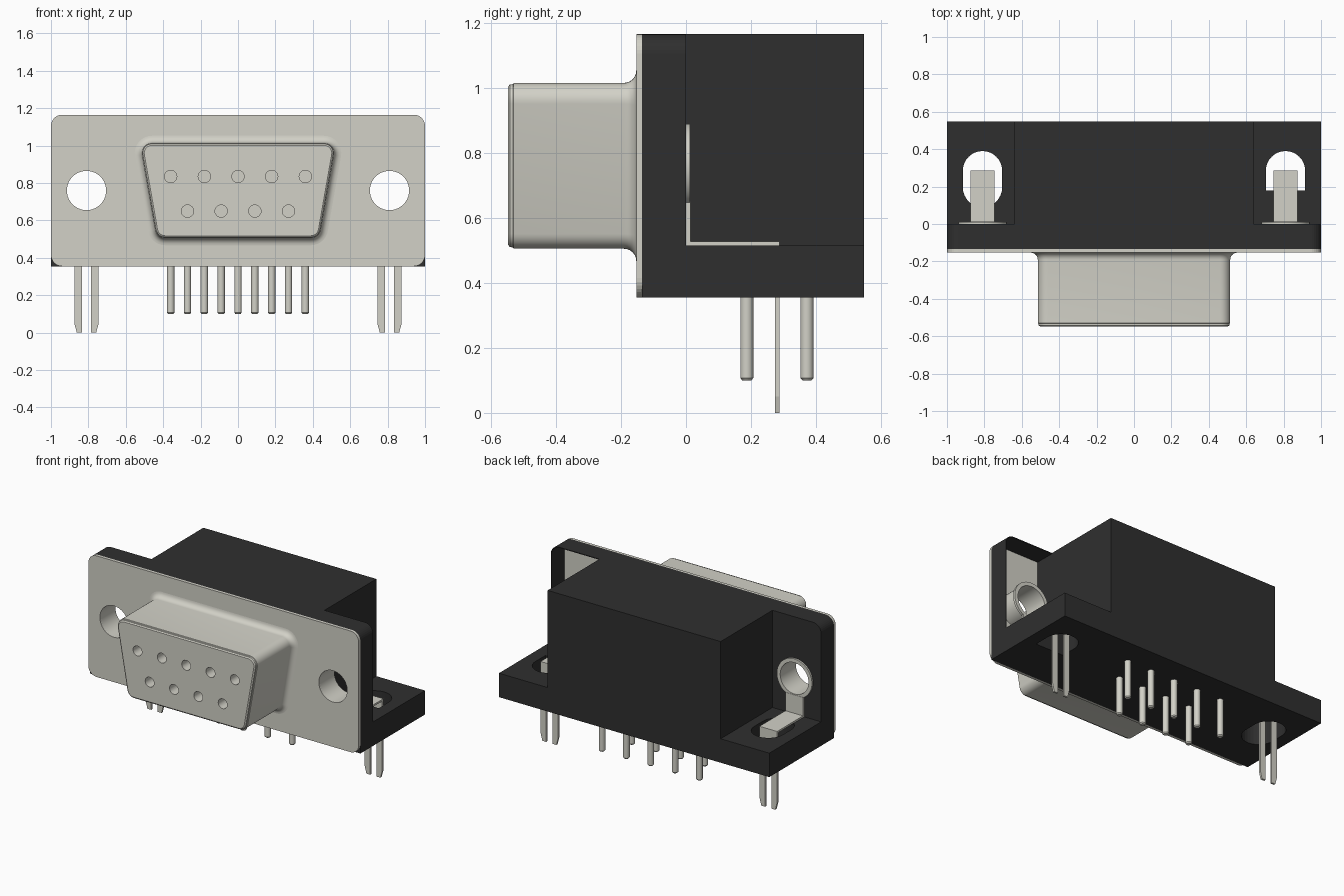
import bpy, bmesh
from math import sin, cos, radians, tan

if "Cube" in bpy.data.objects:
    bpy.data.objects.remove(bpy.data.objects["Cube"], do_unlink=True)


def material(name, color):
    m = bpy.data.materials.new(name)
    m.use_nodes = True
    m.diffuse_color = color
    bsdf = next(n for n in m.node_tree.nodes if n.type == "BSDF_PRINCIPLED")
    bsdf.inputs["Base Color"].default_value = color
    return m


METAL = material("warm grey metal", (0.645, 0.638, 0.572, 1))
BLACK = material("black plastic", (0.028, 0.028, 0.028, 1))


# Outlines are lists of 2D points
def arc(cx, cy, r, a0, a1, n=8):
    angles = [radians(a0 + (a1 - a0) * i / n) for i in range(n + 1)]
    return [(cx + r * cos(a), cy + r * sin(a)) for a in angles]


def circle(cx, cy, r, n=40):
    return arc(cx, cy, r, 0, 360 - 360 / n, n - 1)


def rect(x0, x1, y0, y1):
    return [(x0, y0), (x1, y0), (x1, y1), (x0, y1)]


def d_outline(offset):
    """Rounded trapezoid, wider at the top, grown by offset."""
    r, top, bottom, lean = 0.055, 1.015, 0.505, 10
    pts = []
    for z, a0, a1 in ((bottom + r, -90, -lean), (top - r, -lean, 90)):
        x = 0.525 - tan(radians(lean)) * (top - z) - r / cos(radians(lean))
        pts += arc(x, z, r + offset, a0, a1)
    return pts + [(-x, z) for x, z in reversed(pts)]


def loft(name, sections, mat, axis="y", smooth=False):
    """Closed solid through (position, outline) sections along an axis."""
    bm = bmesh.new()
    rings = []
    for t, outline in sections:
        rings.append([bm.verts.new((u, t, v) if axis == "y" else (u, v, t))
                      for u, v in outline])
    for a, b in zip(rings, rings[1:]):
        for i in range(len(a)):
            j = (i + 1) % len(a)
            bm.faces.new((a[i], a[j], b[j], b[i]))
    bm.faces.new(rings[0])
    bm.faces.new(rings[-1])
    bmesh.ops.recalc_face_normals(bm, faces=bm.faces)
    mesh = bpy.data.meshes.new(name)
    bm.to_mesh(mesh)
    bm.free()
    ob = bpy.data.objects.new(name, mesh)
    bpy.context.collection.objects.link(ob)
    mesh.materials.append(mat)
    if smooth:
        shade(ob)
    return ob


def activate(ob):
    bpy.ops.object.select_all(action="DESELECT")
    ob.select_set(True)
    bpy.context.view_layer.objects.active = ob


def shade(ob):
    activate(ob)
    bpy.ops.object.shade_smooth_by_angle(angle=radians(30))


def prism(name, outline, t0, t1, mat, axis="y"):
    return loft(name, [(t0, outline), (t1, outline)], mat, axis)


def cut(ob, outline, t0, t1, axis="y"):
    cutter = prism("cutter", outline, t0, t1, ob.data.materials[0], axis)
    cutter.hide_render = True
    mod = ob.modifiers.new("cut", "BOOLEAN")
    mod.operation = "DIFFERENCE"
    mod.solver = "EXACT"
    mod.object = cutter
    activate(ob)
    bpy.ops.object.modifier_apply(modifier=mod.name)
    bpy.data.objects.remove(cutter, do_unlink=True)


HOLE_X, HOLE_Z, HOLE_R = 0.81, 0.76, 0.105
LOW, MID, TOP = 0.355, 0.515, 1.165
FRONT, BACK, SEAT = -0.153, 0.548, -0.135

# Front metal plate with rounded corners and screw holes
r = 0.06
plate_outline = (arc(1 - r, LOW + r, r, -90, 0) + arc(1 - r, TOP - r, r, 0, 90)
                 + arc(r - 1, TOP - r, r, 90, 180) + arc(r - 1, LOW + r, r, 180, 270))
plate = prism("front_plate", plate_outline, FRONT, SEAT, METAL)

# Plastic flange behind the plate, square at the bottom
flange_outline = ([(-1, LOW), (1, LOW)] + arc(1 - r, TOP - r, r, 0, 90)
                  + arc(r - 1, TOP - r, r, 90, 180))
flange = prism("flange", flange_outline, SEAT, 0, BLACK)
pocket = ([(0.64, MID), (0.995, MID)] + arc(1 - r, TOP - r, r - 0.005, 0, 90)
          + [(0.64, TOP - 0.005)])
cut(flange, pocket, SEAT - 0.05, 0.05)

# Plastic housing and base
prism("housing", rect(-0.64, 0.64, MID, TOP), 0, BACK, BLACK)
base = prism("base", rect(-1, 1, LOW, MID), 0, BACK, BLACK)
slot_end = 0.285
left_slot = [(HOLE_X - HOLE_R, 0.18), (HOLE_X + HOLE_R, 0.18)] \
    + arc(HOLE_X, slot_end, HOLE_R, 0, 180, 16)
right_slot = arc(-HOLE_X, 0.195, HOLE_R, 180, 360, 16) \
    + arc(-HOLE_X, slot_end, HOLE_R, 0, 180, 16)
cut(base, left_slot, 0.3, 0.6, "z")
cut(base, right_slot, 0.3, 0.6, "z")

for side, s in (("left", 1), ("right", -1)):
    x = s * HOLE_X
    hole = circle(x, HOLE_Z, HOLE_R)
    cut(plate, hole, -0.3, 0.1)
    if s < 0:
        cut(flange, circle(x, HOLE_Z, 0.112), -0.3, 0.1)

    # Screw sleeve and its ring on the back of the flange
    sleeve = prism(side + "_screw_sleeve", circle(x, HOLE_Z, 0.113), SEAT, 0, METAL)
    cut(sleeve, hole, -0.3, 0.1)
    shade(sleeve)
    ring = prism(side + "_bracket_ring", circle(x, HOLE_Z, 0.13), -0.004, 0.012, METAL)
    cut(ring, hole, -0.3, 0.1)
    shade(ring)

    # Bent bracket strip
    w = 0.065
    prism(side + "_bracket_stem", rect(x - w, x + w, MID, 0.65), 0, 0.014, METAL)
    prism(side + "_bracket_foot", rect(x - w, x + w, MID, 0.527), 0, 0.287, METAL)
    prism(side + "_bracket_drop", rect(x - w, x + w, 0.44, 0.527), 0.274, 0.287, METAL)

    # Forked board legs with tapered outer tips
    for label, d in (("outer", 1), ("inner", -1)):
        leg = [(x + d * a, z) for a, z in
               ((0.024, 0.46), (0.065, 0.46), (0.065, 0.05), (0.052, 0), (0.024, 0))]
        prism(f"{side}_{label}_board_leg", leg, 0.274, 0.287, METAL)

# D-shaped shell with a flared root and rounded front rim
flare = 0.038
root = [(FRONT - flare + flare * cos(radians(a)), flare * (1 - sin(radians(a))))
        for a in range(0, 91, 15)]
profile = root + [(-0.53, 0), (-0.532, -0.004), (-0.542, -0.005), (-0.548, -0.013)]
shell = loft("connector_shell", [(y, d_outline(o)) for y, o in profile], METAL)

# Contacts: five sockets above four, each with a solder pin below
for count, z, pin_y in ((5, 0.835, 0.372), (4, 0.65, 0.187)):
    for i in range(count):
        x = (i - (count - 1) / 2) * 0.18
        cut(shell, circle(x, z, 0.033, 24), -0.7, -0.45)
        loft(f"solder_pin_{count}_{i + 1}",
             [(t, circle(x, pin_y, pr, 20)) for t, pr in
              ((0.1, 0.014), (0.107, 0.02), (0.37, 0.02))], METAL, "z", True)
shade(shell)
